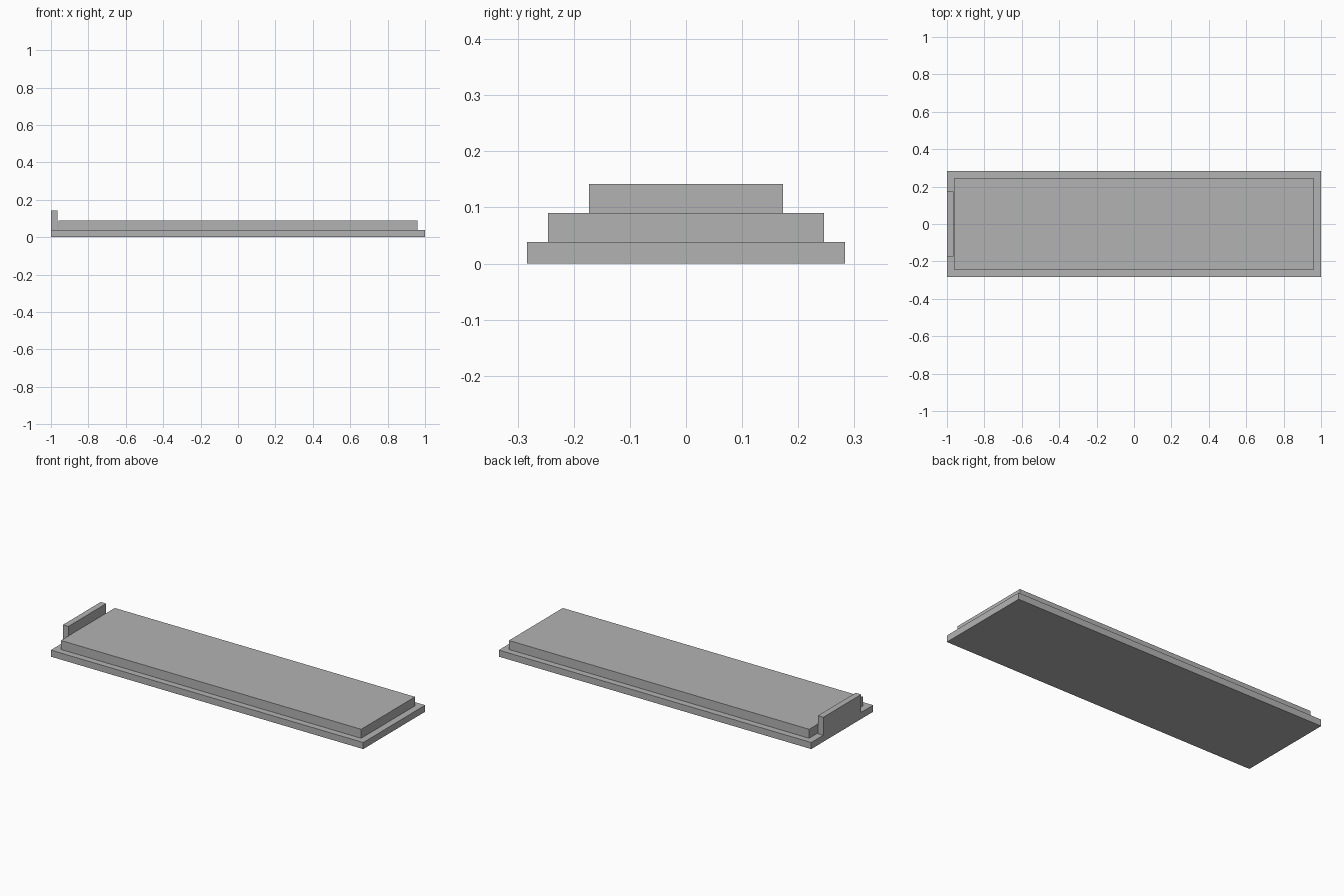
import bpy

default_cube = bpy.data.objects.get("Cube")
if default_cube:
    bpy.data.objects.remove(default_cube, do_unlink=True)

# Plain grey for every part
grey = bpy.data.materials.new("plain_grey")
grey.use_nodes = True
colour = (0.45, 0.45, 0.45, 1)
grey.diffuse_color = colour
grey.node_tree.nodes["Principled BSDF"].inputs["Base Color"].default_value = colour


def box(name, x, y, z):
    """Box spanning the (low, high) range on each axis."""
    spans = (x, y, z)
    bpy.ops.mesh.primitive_cube_add(size=1, location=[(a + b) / 2 for a, b in spans])
    obj = bpy.context.object
    obj.name = name
    obj.scale = [b - a for a, b in spans]
    bpy.ops.object.transform_apply(location=False, rotation=False, scale=True)
    obj.data.materials.append(grey)
    return obj


base_top = 0.038

# Wide base plate, raised slab and upright end plate
box("base_plate", (-1, 1), (-0.283, 0.283), (0, base_top))
box("raised_slab", (-0.961, 0.961), (-0.246, 0.246), (base_top, 0.09))
box("end_plate", (-1, -0.965), (-0.173, 0.173), (base_top, 0.142))
